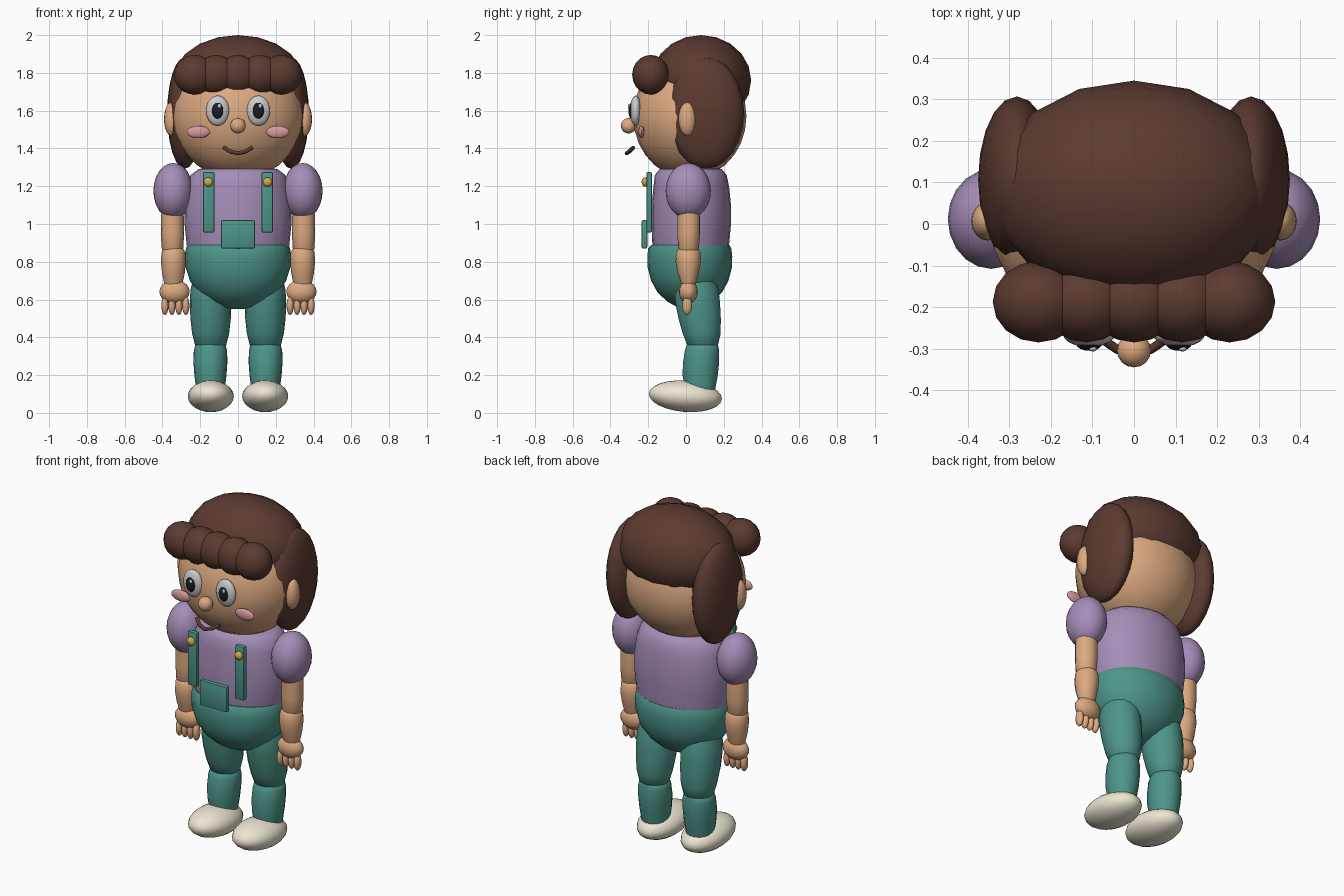
import bpy, bmesh, math
from mathutils import Matrix, Vector

if "Cube" in bpy.data.objects:
    bpy.data.objects.remove(bpy.data.objects["Cube"])

COLORS = {
    "skin": (.72, .40, .22), "hair": (.105, .043, .031), "purple": (.38, .27, .48),
    "teal": (.075, .30, .25), "cream": (.85, .79, .65), "pink": (.68, .32, .32),
    "gold": (.65, .40, .06), "white": (.9, .9, .88), "black": (.012, .012, .018),
}
MATS = {}
for key, c in COLORS.items():
    MATS[key] = bpy.data.materials.new(key)
    MATS[key].diffuse_color = (*c, 1)


def finish(name, bm, color, angle=50):
    bmesh.ops.recalc_face_normals(bm, faces=bm.faces)
    me = bpy.data.meshes.new(name)
    bm.to_mesh(me)
    bm.free()
    me.shade_smooth()
    me.set_sharp_from_angle(angle=math.radians(angle))
    me.materials.append(MATS[color])
    ob = bpy.data.objects.new(name, me)
    bpy.context.collection.objects.link(ob)
    return ob


def ball(name, loc, radii, color, rot=0, seg=20, rings=12):
    bm = bmesh.new()
    m = Matrix.Translation(loc) @ Matrix.Rotation(rot, 4, 'X') @ Matrix.Diagonal((*radii, 1))
    bmesh.ops.create_uvsphere(bm, u_segments=seg, v_segments=rings, radius=1, matrix=m)
    return finish(name, bm, color)


def loft(name, rings, color, x=0, seg=20):
    """Stack of ellipses: (z, rx, ry, cy)."""
    bm = bmesh.new()
    loops = []
    for z, rx, ry, cy in rings:
        loops.append([bm.verts.new((x + rx * math.cos(t), cy + ry * math.sin(t), z))
                      for t in (2 * math.pi * i / seg for i in range(seg))])
    for a, b in zip(loops, loops[1:]):
        for i in range(seg):
            j = (i + 1) % seg
            bm.faces.new((a[i], a[j], b[j], b[i]))
    bm.faces.new(loops[0])
    bm.faces.new(loops[-1])
    return finish(name, bm, color)


def slab(name, loc, size, color):
    bm = bmesh.new()
    bmesh.ops.create_cube(bm, size=1, matrix=Matrix.Translation(loc) @ Matrix.Diagonal((*size, 1)))
    bmesh.ops.bevel(bm, geom=bm.edges[:], offset=.008, segments=2, affect='EDGES', profile=.5)
    return finish(name, bm, color, 30)


# head, crown of hair and fringe
ball("head", (0, .02, 1.57), (.35, .30, .33), "skin", seg=24, rings=14)
ball("hair_crown", (0, .08, 1.76), (.345, .265, .24), "hair", seg=16, rings=10)
for i in range(-2, 3):
    ball("fringe_curl", (i * .115, -.187, 1.79), (.11, .098, .105), "hair", seg=16, rings=10)

# nose and mouth
ball("nose", (0, -.304, 1.52), (.041, .041, .041), "skin", seg=16, rings=10)
cu = bpy.data.curves.new("mouth", 'CURVE')
cu.dimensions = '3D'
cu.bevel_depth = .011
cu.bevel_resolution = 2
cu.use_fill_caps = True
sp = cu.splines.new('POLY')
path = [(-.075, -.278, 1.405), (-.04, -.302, 1.383), (0, -.314, 1.375),
        (.04, -.302, 1.383), (.075, -.278, 1.405)]
sp.points.add(len(path) - 1)
for p, co in zip(sp.points, path):
    p.co = (*co, 1)
cu.materials.append(MATS["hair"])
bpy.context.collection.objects.link(bpy.data.objects.new("mouth", cu))

# torso and hips
loft("shirt", [(.80, .25, .19, .03), (.89, .272, .203, .025), (1.0, .283, .21, .028),
               (1.1, .285, .21, .028), (1.2, .27, .2, .028), (1.26, .25, .19, .025),
               (1.29, .21, .165, .025), (1.305, .13, .1, .025)], "purple", seg=24)
loft("trouser_seat", [(.55, .03, .025, .02), (.562, .09, .07, .02), (.59, .155, .12, .02),
                      (.64, .215, .172, .02), (.70, .255, .205, .02), (.77, .277, .223, .02),
                      (.83, .28, .225, .02), (.87, .276, .22, .02), (.888, .268, .208, .022)],
     "teal", seg=24)
slab("pocket", (0, -.22, .945), (.18, .03, .15), "teal")

for s, side in ((-1, "left"), (1, "right")):
    # side hair, ear and face details
    ball(f"{side}_side_hair", (s * .282, .107, 1.587), (.093, .2, .295), "hair")
    ball(f"{side}_ear", (s * .352, .007, 1.555), (.04, .047, .09), "skin", seg=16, rings=10)
    ball(f"{side}_eye", (s * .108, -.266, 1.6), (.062, .03, .08), "white")
    ball(f"{side}_pupil", (s * .108, -.288, 1.6), (.031, .017, .043), "black", seg=16, rings=10)
    ball(f"{side}_eye_glint", (s * .108 + .009, -.3, 1.624), (.01, .007, .012), "white", seg=10, rings=6)
    ball(f"{side}_cheek", (s * .21, -.236, 1.487), (.062, .016, .033), "pink", seg=16, rings=10)

    # overall straps with buttons
    slab(f"{side}_strap", (s * .155, -.195, 1.115), (.06, .03, .32), "teal")
    ball(f"{side}_button", (s * .157, -.217, 1.222), (.025, .018, .025), "gold", seg=12, rings=8)

    # puffed sleeve, arm and hand
    ball(f"{side}_sleeve", (s * .343, .012, 1.175), (.105, .12, .148), "purple")
    loft(f"{side}_upper_arm", [(.85, .045, .045, .013), (.87, .057, .055, .013), (.95, .062, .06, .015),
                               (1.04, .06, .06, .015), (1.12, .055, .055, .012)], "skin", x=s * .347, seg=16)
    loft(f"{side}_forearm", [(.65, .035, .028, .013), (.68, .048, .037, .013), (.74, .06, .056, .012),
                             (.80, .066, .067, .012), (.85, .063, .064, .012), (.87, .052, .052, .012),
                             (.882, .03, .03, .012)], "skin", x=s * .342, seg=16)
    ball(f"{side}_palm", (s * .336, .012, .642), (.08, .05, .063), "skin", seg=16, rings=10)
    for i in range(4):
        ball(f"{side}_finger", (s * (.276 + i * .037), .006, .568), (.019, .026, .05), "skin", seg=12, rings=8)

    # leg and shoe
    loft(f"{side}_thigh", [(.34, .06, .06, .09), (.36, .083, .083, .088), (.42, .098, .102, .083),
                           (.50, .107, .114, .072), (.58, .11, .12, .062), (.65, .107, .12, .055),
                           (.72, .09, .1, .05)], "teal", x=s * .145, seg=18)
    loft(f"{side}_shin", [(.12, .075, .08, .075), (.2, .085, .095, .075), (.27, .09, .097, .08),
                          (.33, .088, .092, .085), (.36, .08, .084, .087), (.375, .055, .055, .087)],
         "teal", x=s * .146, seg=18)
    ball(f"{side}_shoe", (s * .144, -.003, .088), (.122, .194, .083), "cream", rot=-.08)

for m in bpy.data.materials:
    if m.users and not m.is_grease_pencil:
        m.use_nodes = True
        m.node_tree.nodes["Principled BSDF"].inputs["Base Color"].default_value = m.diffuse_color
